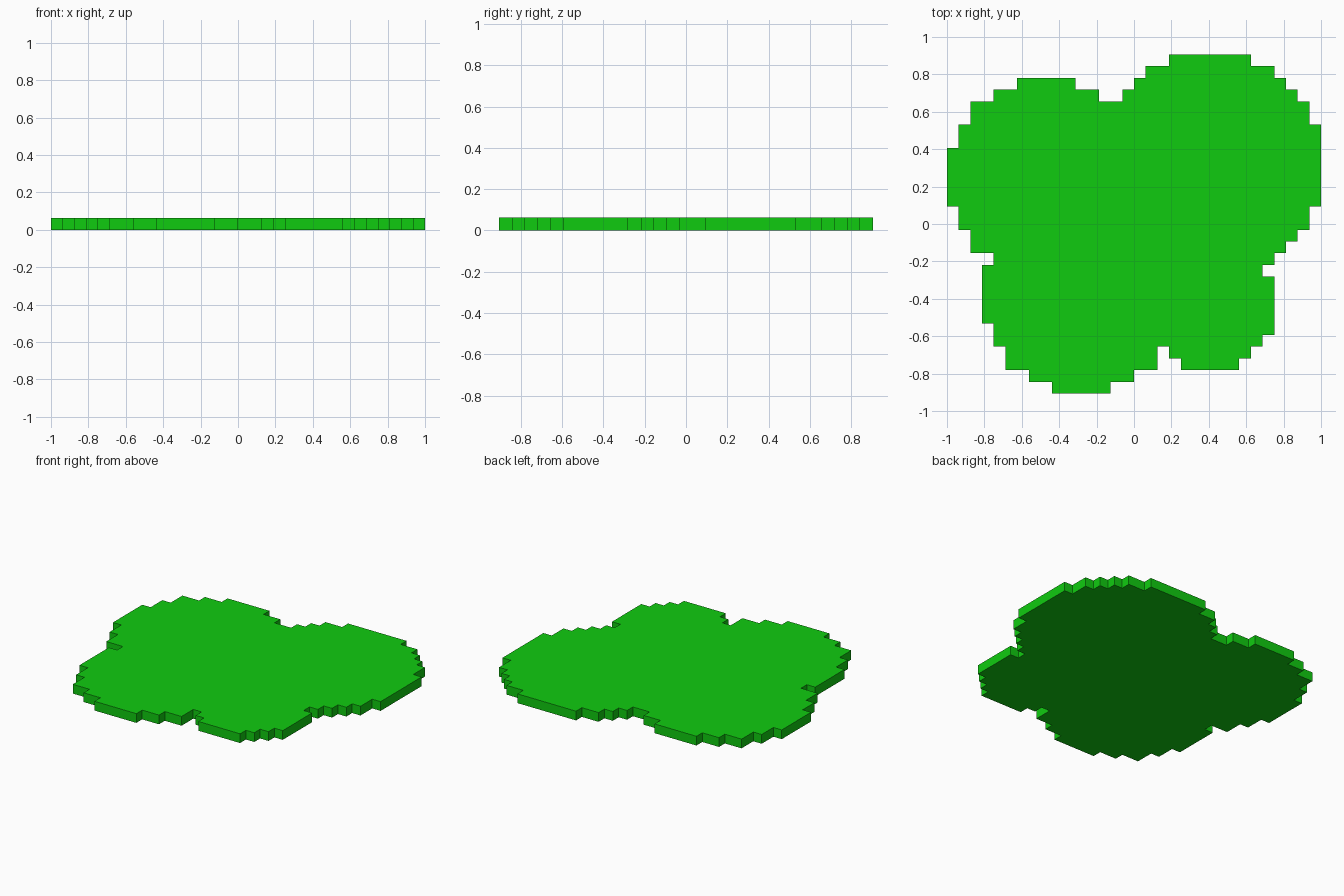
import bpy, bmesh, math

if "Cube" in bpy.data.objects:
    bpy.data.objects.remove(bpy.data.objects["Cube"])

CELL = 1 / 16          # pixel size of the blocky outline
COLS, ROWS = 32, 29

# Rows from back to front: (number of rows, filled column spans)
RUNS = [
    (1, [(19, 26)]), (1, [(17, 28)]), (1, [(6, 11), (16, 29)]),
    (1, [(4, 13), (15, 30)]), (2, [(2, 31)]), (2, [(1, 32)]),
    (5, [(0, 32)]), (2, [(1, 31)]), (1, [(2, 30)]), (1, [(2, 29)]),
    (1, [(4, 28)]), (1, [(3, 27)]), (4, [(3, 28)]), (1, [(4, 28)]),
    (1, [(4, 27)]), (1, [(5, 18), (19, 26)]), (1, [(5, 18), (20, 25)]),
    (1, [(7, 16)]), (1, [(9, 14)]),
]

green = bpy.data.materials.new("leaf_green")
green.diffuse_color = (0.005, 0.6, 0.005, 1)
green.use_nodes = True
green.node_tree.nodes["Principled BSDF"].inputs["Base Color"].default_value = green.diffuse_color

bm = bmesh.new()
grid = {}


def corner(c, r):
    """Shared vertex at a grid corner."""
    if (c, r) not in grid:
        grid[c, r] = bm.verts.new(((c - COLS / 2) * CELL, (ROWS / 2 - r) * CELL, 0))
    return grid[c, r]


# Flat pixel outline
row = 0
for count, spans in RUNS:
    for r in range(row, row + count):
        for a, b in spans:
            for c in range(a, b):
                bm.faces.new([corner(c, r + 1), corner(c + 1, r + 1),
                              corner(c + 1, r), corner(c, r)])
    row += count

# Merge into one flat face, then raise it to a slab one cell thick
bmesh.ops.dissolve_limit(bm, angle_limit=math.radians(1), verts=bm.verts[:], edges=bm.edges[:])
ext = bmesh.ops.extrude_face_region(bm, geom=bm.faces[:], use_keep_orig=True)
top = [v for v in ext["geom"] if isinstance(v, bmesh.types.BMVert)]
bmesh.ops.translate(bm, verts=top, vec=(0, 0, CELL))
bmesh.ops.recalc_face_normals(bm, faces=bm.faces[:])

mesh = bpy.data.meshes.new("lily_pad")
bm.to_mesh(mesh)
bm.free()
mesh.materials.append(green)
pad = bpy.data.objects.new("lily_pad", mesh)
bpy.context.collection.objects.link(pad)
